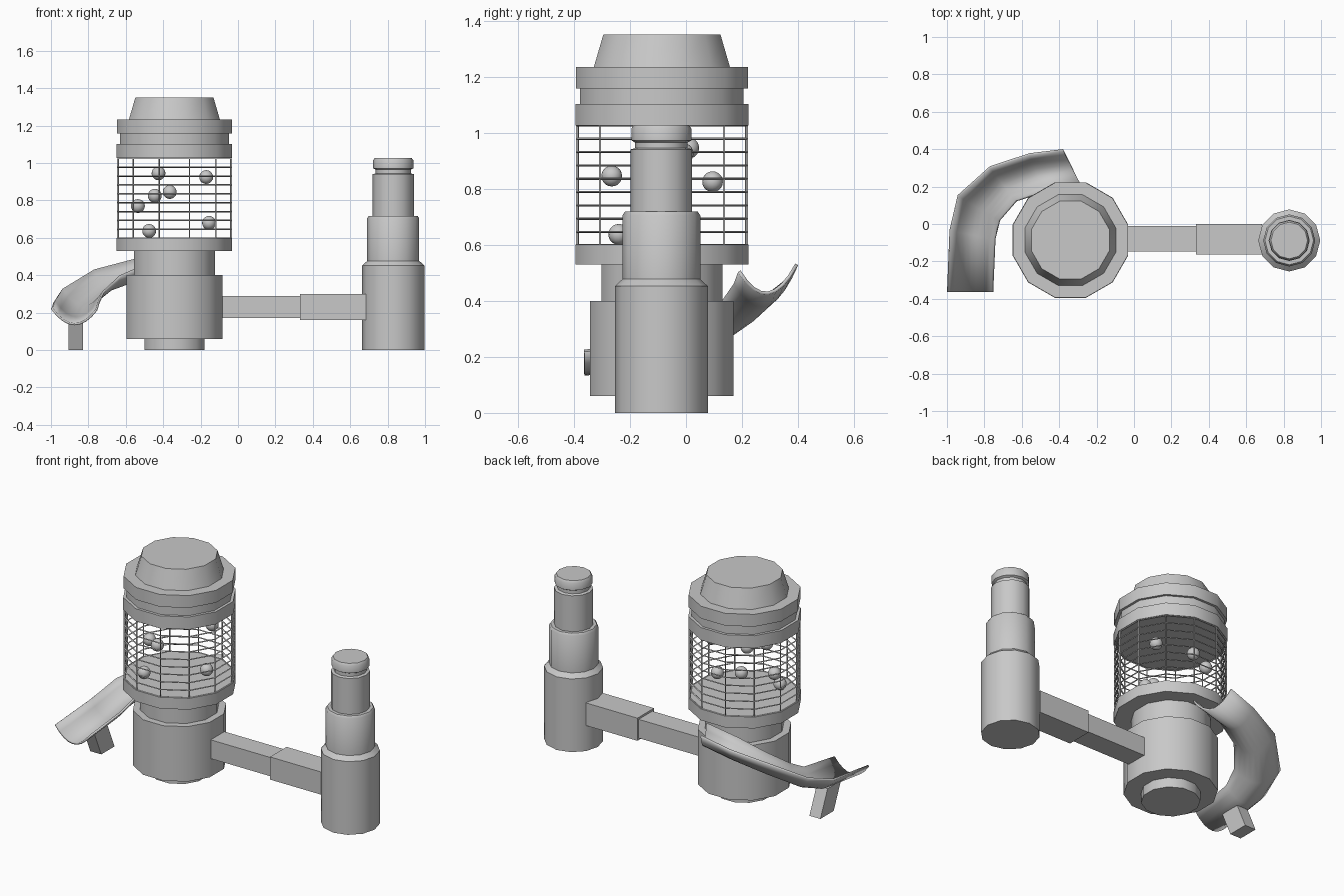
import bpy, bmesh, math
from mathutils import Vector

if "Cube" in bpy.data.objects:
    bpy.data.objects.remove(bpy.data.objects["Cube"])

grey = bpy.data.materials.new("plain_grey")
grey.diffuse_color = (0.58, 0.58, 0.58, 1)
grey.use_nodes = True
grey.node_tree.nodes["Principled BSDF"].inputs["Base Color"].default_value = grey.diffuse_color

MX, MY = -0.34, -0.086      # main tower axis
PX, PY = 0.83, -0.088       # side post axis
SIDES = 12


def finish(name, bm, smooth=True):
    """Turn a bmesh into a named grey object, smooth below 35 degrees."""
    bmesh.ops.recalc_face_normals(bm, faces=bm.faces)
    me = bpy.data.meshes.new(name)
    bm.to_mesh(me)
    bm.free()
    ob = bpy.data.objects.new(name, me)
    bpy.context.collection.objects.link(ob)
    me.materials.append(grey)
    if smooth:
        bpy.ops.object.select_all(action='DESELECT')
        ob.select_set(True)
        bpy.context.view_layer.objects.active = ob
        bpy.ops.object.shade_smooth_by_angle(angle=math.radians(35))
    return ob


def lathe(name, cx, cy, profile, turn=0.0, caps=True, smooth=True):
    """Stack twelve-sided rings of (radius, height)."""
    bm = bmesh.new()
    rings = []
    for r, z in profile:
        ring = []
        for i in range(SIDES):
            a = turn + i * 2 * math.pi / SIDES
            ring.append(bm.verts.new((cx + r * math.cos(a), cy + r * math.sin(a), z)))
        rings.append(ring)
    for lo, hi in zip(rings, rings[1:]):
        for i in range(SIDES):
            j = (i + 1) % SIDES
            bm.faces.new((lo[i], lo[j], hi[j], hi[i]))
    if caps:
        bm.faces.new(rings[0][::-1])
        bm.faces.new(rings[-1])
    return finish(name, bm, smooth)


def box(name, lo, hi, top_shift_y=0.0):
    """Axis-aligned box whose top may lean along y."""
    bm = bmesh.new()
    bmesh.ops.create_cube(bm, size=1)
    for v in bm.verts:
        up = v.co.z > 0
        v.co = Vector([lo[k] + (v.co[k] + 0.5) * (hi[k] - lo[k]) for k in range(3)])
        if up:
            v.co.y += top_shift_y
    return finish(name, bm, smooth=False)


# main tower: (name, half width low, half width high, z low, z high)
flat = 1 / math.cos(math.pi / SIDES)
for name, r0, r1, z0, z1 in [
    ("foot", 0.161, 0.161, 0.0, 0.07),
    ("base_drum", 0.256, 0.256, 0.06, 0.40),
    ("neck", 0.216, 0.216, 0.39, 0.54),
    ("lower_ring", 0.309, 0.309, 0.53, 0.60),
    ("upper_ring", 0.309, 0.309, 1.026, 1.103),
    ("collar", 0.292, 0.292, 1.10, 1.16),
    ("top_ring", 0.307, 0.307, 1.158, 1.234),
    ("roof", 0.244, 0.209, 1.23, 1.35),
]:
    lathe(name, MX, MY, [(r0 * flat, z0), (r1 * flat, z1)], math.pi / SIDES)

# wire cage between the rings
cage_z = [0.598 + 0.0475 * i for i in range(10)]
cage = lathe("wire_cage", MX, MY, [(0.302 * flat, z) for z in cage_z],
             math.pi / SIDES, caps=False, smooth=False)
wire = cage.modifiers.new("wires", 'WIREFRAME')
wire.thickness = 0.011
wire.use_even_offset = False

# loose balls inside the cage
for i, p in enumerate([(-0.425, 0.01, 0.945), (-0.17, -0.01, 0.925),
                       (-0.445, 0.095, 0.825), (-0.365, -0.265, 0.845),
                       (-0.535, -0.10, 0.77), (-0.155, -0.085, 0.68),
                       (-0.475, -0.24, 0.637)]):
    bm = bmesh.new()
    bmesh.ops.create_uvsphere(bm, u_segments=16, v_segments=10, radius=0.037)
    bmesh.ops.translate(bm, verts=bm.verts, vec=p)
    finish("ball_%d" % (i + 1), bm)

# telescoping side post with a knob on top
lathe("side_post", PX, PY, [
    (0.166, 0.0), (0.166, 0.452), (0.139, 0.477),
    (0.139, 0.705), (0.130, 0.718), (0.110, 0.718),
    (0.110, 0.94), (0.094, 0.945), (0.094, 0.965),
    (0.107, 0.972), (0.107, 1.015), (0.098, 1.028)])

# connecting arm
box("thin_arm", (-0.15, -0.146, 0.172), (0.34, -0.012, 0.288))
box("thick_arm", (0.332, -0.162, 0.16), (0.685, 0.0, 0.30))

# curved slide: outer rim, inner rim and channel depth per section
sections = [
    ((-0.38, 0.395, 0.53), (-0.275, 0.19, 0.505), 0.09),
    ((-0.56, 0.373, 0.483), (-0.475, 0.175, 0.465), 0.09),
    ((-0.77, 0.303, 0.428), (-0.63, 0.125, 0.395), 0.09),
    ((-0.94, 0.15, 0.325), (-0.72, 0.02, 0.31), 0.088),
    ((-0.982, -0.035, 0.258), (-0.745, -0.08, 0.255), 0.085),
    ((-0.995, -0.363, 0.222), (-0.757, -0.363, 0.215), 0.08),
]
bm = bmesh.new()
rows = []
for outer, inner, depth in sections:
    row = []
    for k in range(9):
        t = k / 8
        p = Vector(outer).lerp(Vector(inner), t)
        p.z -= depth * 4 * t * (1 - t)
        row.append(bm.verts.new(p))
    rows.append(row)
for a, b in zip(rows, rows[1:]):
    for k in range(8):
        bm.faces.new((a[k], a[k + 1], b[k + 1], b[k]))
slide = finish("slide", bm)
shell = slide.modifiers.new("shell", 'SOLIDIFY')
shell.thickness = 0.012
shell.offset = 0

# leaning slide support
box("slide_leg", (-0.905, -0.15, 0.0), (-0.83, -0.02, 0.16), top_shift_y=-0.07)
